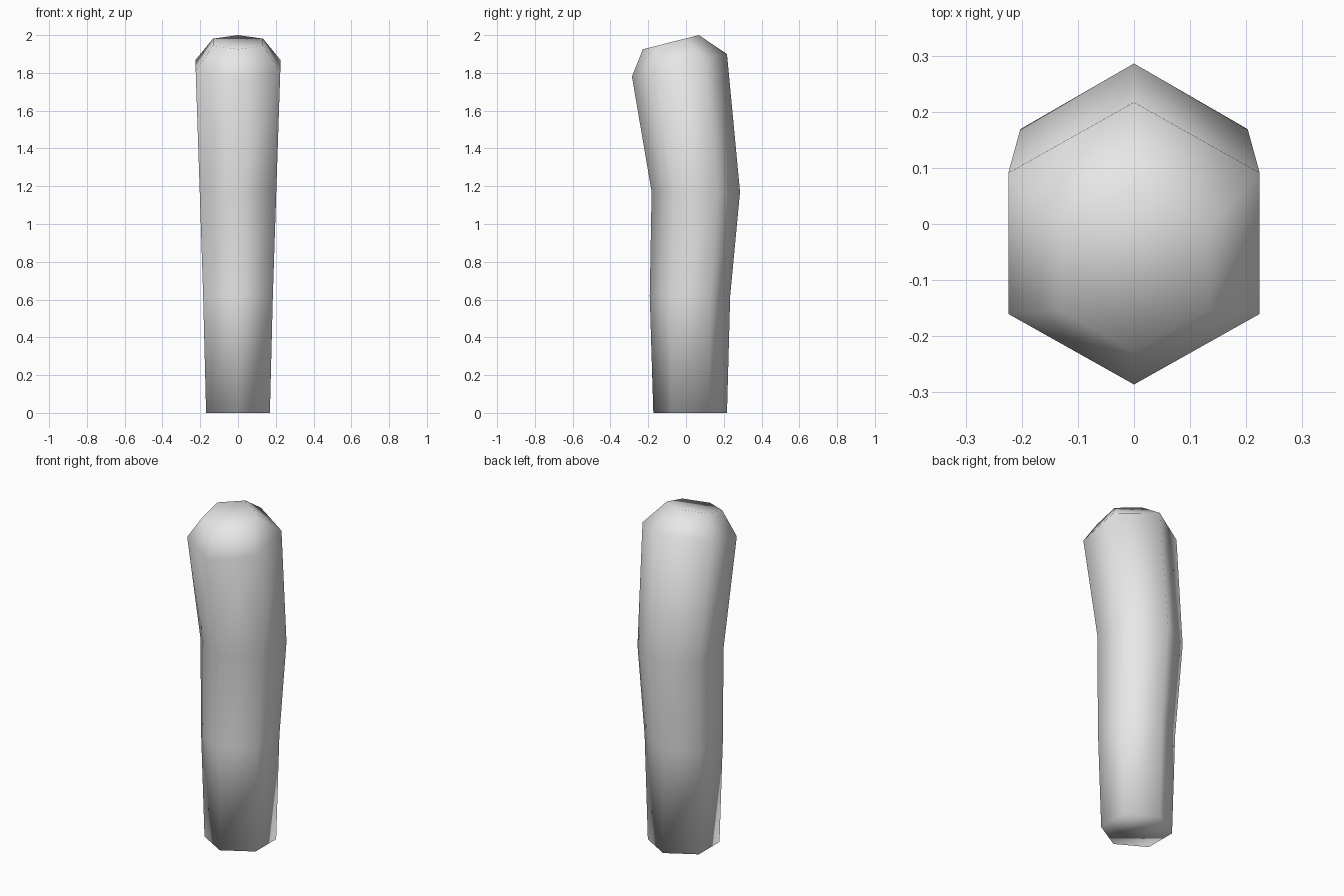
import bpy, bmesh
from math import sin, cos, pi
from mathutils import Vector

cube = bpy.data.objects.get("Cube")
if cube:
    bpy.data.objects.remove(cube, do_unlink=True)

SIDES = 6

# Plain grey material
grey = bpy.data.materials.new("light_grey")
grey.use_nodes = True
colour = (0.8, 0.8, 0.8, 1)
grey.diffuse_color = colour
grey.node_tree.nodes["Principled BSDF"].inputs["Base Color"].default_value = colour

# Each section: front (y, z) and back (y, z) corner of a regular hexagon
sections = [
    ((-0.173, 0.0), (0.217, 0.0)),
    ((-0.192, 0.62), (0.234, 0.62)),
    ((-0.182, 1.17), (0.286, 1.17)),
    ((-0.286, 1.78), (0.217, 1.90)),
    ((-0.228, 1.925), (0.068, 2.0)),
]


def hexagon(bm, front, back):
    front, back = Vector((0, *front)), Vector((0, *back))
    centre, arm = (front + back) / 2, (back - front) / 2
    side = Vector((arm.length, 0, 0))
    return [bm.verts.new(centre - arm * cos(a) + side * sin(a))
            for a in (2 * pi * i / SIDES for i in range(SIDES))]


# Bent, tapering post: loft the sections and close both ends
bm = bmesh.new()
rings = [hexagon(bm, *s) for s in sections]
for low, high in zip(rings, rings[1:]):
    for i in range(SIDES):
        j = (i + 1) % SIDES
        bm.faces.new((low[i], low[j], high[j], high[i]))
bm.faces.new(rings[0][::-1])
bm.faces.new(rings[-1])
bmesh.ops.recalc_face_normals(bm, faces=bm.faces[:])
for f in bm.faces:
    f.smooth = True

mesh = bpy.data.meshes.new("bent_post")
bm.to_mesh(mesh)
bm.free()
mesh.materials.append(grey)
post = bpy.data.objects.new("bent_post", mesh)
bpy.context.collection.objects.link(post)
